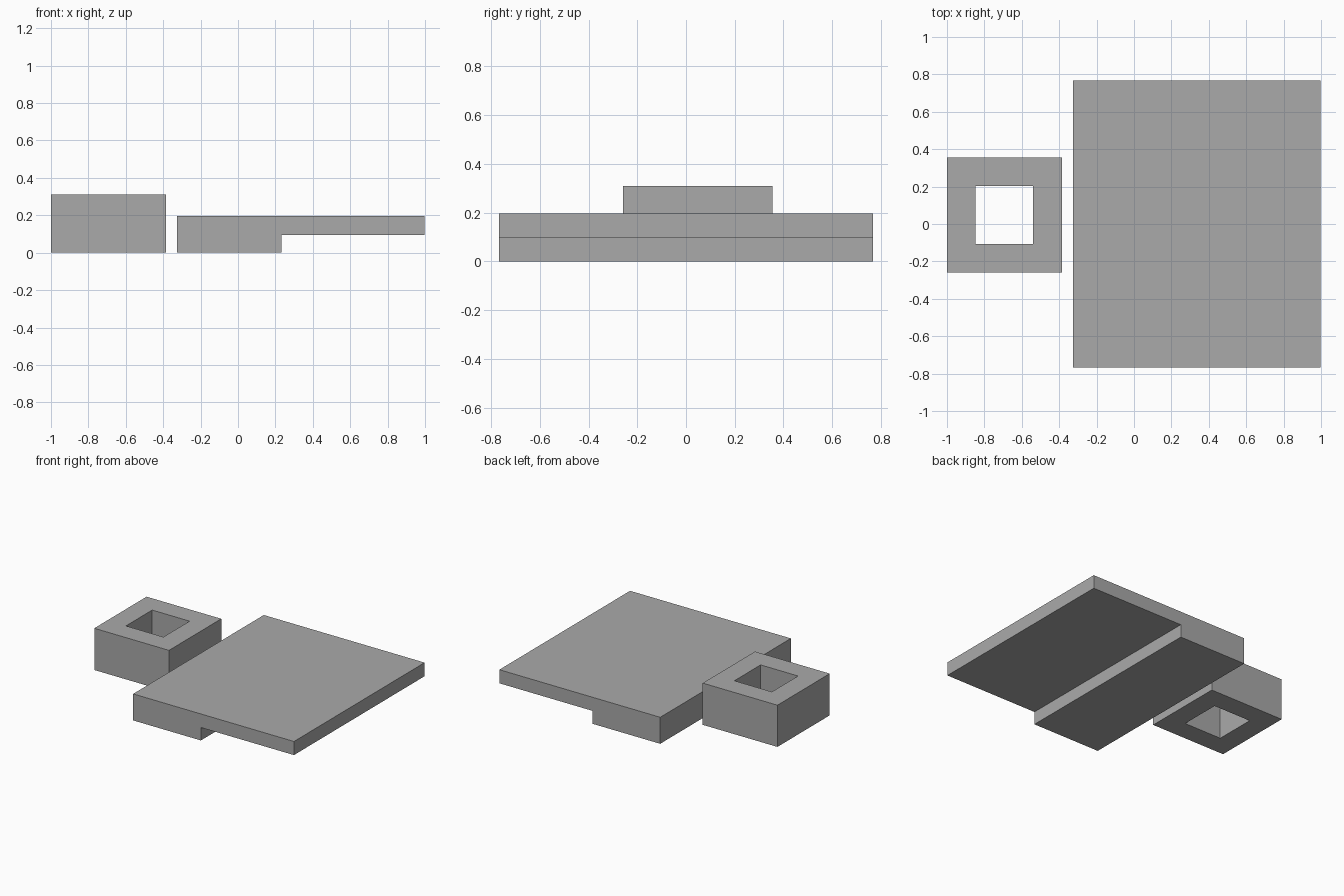
import bpy
import bmesh
from mathutils import Vector

cube = bpy.data.objects.get("Cube")
if cube:
    bpy.data.objects.remove(cube, do_unlink=True)

grey = bpy.data.materials.new("plain grey")
grey.use_nodes = True
colour = (0.4, 0.4, 0.4, 1)
grey.diffuse_color = colour
grey.node_tree.nodes["Principled BSDF"].inputs["Base Color"].default_value = colour


def finish(name, bm):
    bmesh.ops.recalc_face_normals(bm, faces=bm.faces)
    mesh = bpy.data.meshes.new(name)
    bm.to_mesh(mesh)
    bm.free()
    mesh.materials.append(grey)
    obj = bpy.data.objects.new(name, mesh)
    bpy.context.collection.objects.link(obj)
    return obj


def extrude(bm, faces, offset):
    result = bmesh.ops.extrude_face_region(bm, geom=faces)
    verts = [v for v in result["geom"] if isinstance(v, bmesh.types.BMVert)]
    bmesh.ops.translate(bm, verts=verts, vec=Vector(offset))


# Stepped slab: side profile in x and z, extruded along y
half_depth = 0.767
profile = [(-0.325, 0), (0.232, 0), (0.232, 0.096),
           (0.997, 0.096), (0.997, 0.197), (-0.325, 0.197)]
bm = bmesh.new()
face = bm.faces.new([bm.verts.new((x, -half_depth, z)) for x, z in profile])
extrude(bm, [face], (0, 2 * half_depth, 0))
finish("stepped_slab", bm)

# Square block with a square hole right through it
centre_x, centre_y = -0.693, 0.048
bm = bmesh.new()
rings = []
for half in (0.307, 0.154):
    rings.append([bm.verts.new((centre_x + sx * half, centre_y + sy * half, 0))
                  for sx, sy in ((-1, -1), (1, -1), (1, 1), (-1, 1))])
outer, inner = rings
faces = [bm.faces.new((outer[i], outer[i - 3], inner[i - 3], inner[i]))
         for i in range(4)]
extrude(bm, faces, (0, 0, 0.31))
finish("hollow_block", bm)
